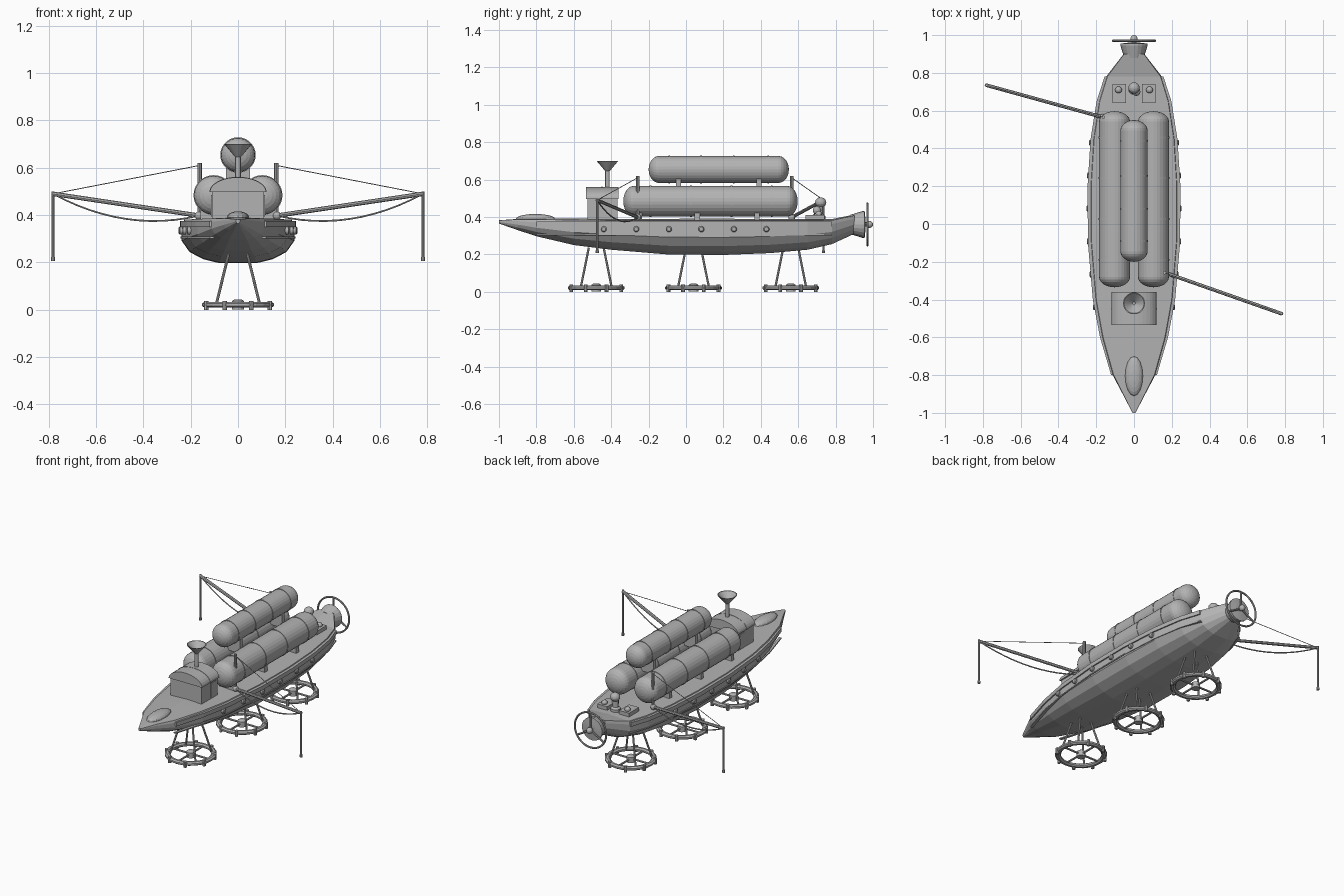
import bpy, bmesh, math
from mathutils import Vector

old = bpy.data.objects.get("Cube")
if old:
    bpy.data.objects.remove(old, do_unlink=True)

grey = bpy.data.materials.new("plain_grey")
grey.use_nodes = True
GREY = (0.45, 0.45, 0.45, 1)
grey.diffuse_color = GREY
grey.node_tree.nodes["Principled BSDF"].inputs["Base Color"].default_value = GREY


def finish(name, bm):
    bmesh.ops.recalc_face_normals(bm, faces=bm.faces)
    me = bpy.data.meshes.new(name)
    bm.to_mesh(me)
    bm.free()
    me.materials.append(grey)
    ob = bpy.data.objects.new(name, me)
    bpy.context.collection.objects.link(ob)
    return ob


def loft(name, rings, closed=False):
    """Skin equal-length rings of points; cap the ends unless closed."""
    bm = bmesh.new()
    vs = [[bm.verts.new(p) for p in ring] for ring in rings]
    n = len(vs[0])
    pairs = list(zip(vs, vs[1:])) + ([(vs[-1], vs[0])] if closed else [])
    for a, b in pairs:
        for i in range(n):
            j = (i + 1) % n
            bm.faces.new((a[i], a[j], b[j], b[i]))
    if not closed:
        bm.faces.new(vs[0])
        bm.faces.new(vs[-1])
    return finish(name, bm)


def lathe(name, profile, origin, axis=(0, 0, 1), sides=12):
    """Turn (radius, distance) points about an axis."""
    q = Vector(axis).to_track_quat('Z', 'Y')
    o = Vector(origin)
    rings = []
    for r, h in profile:
        r = max(r, 0.0005)
        rings.append([o + q @ Vector((r * math.cos(a), r * math.sin(a), h))
                      for a in (2 * math.pi * i / sides for i in range(sides))])
    return loft(name, rings)


def rod(name, a, b, r, sides=8):
    d = Vector(b) - Vector(a)
    return lathe(name, [(r, 0), (r, d.length)], a, d, sides)


def box(name, centre, size):
    bm = bmesh.new()
    bmesh.ops.create_cube(bm, size=1)
    bmesh.ops.scale(bm, vec=size, verts=bm.verts)
    bmesh.ops.translate(bm, vec=centre, verts=bm.verts)
    return finish(name, bm)


def ball(name, centre, radii):
    bm = bmesh.new()
    bmesh.ops.create_uvsphere(bm, u_segments=16, v_segments=10, radius=1)
    bmesh.ops.scale(bm, vec=radii, verts=bm.verts)
    bmesh.ops.translate(bm, vec=centre, verts=bm.verts)
    return finish(name, bm)


def torus(name, centre, major, section, axis=(0, 0, 1), steps=32):
    """Ring with a (radial, axial) cross-section."""
    q = Vector(axis).to_track_quat('Z', 'Y')
    rings = []
    for i in range(steps):
        a = 2 * math.pi * i / steps
        rings.append([Vector(centre) + q @ Vector(((major + r) * math.cos(a), (major + r) * math.sin(a), h))
                      for r, h in section])
    return loft(name, rings, closed=True)


def octagon(rx, rz):
    return [(rx * math.cos(math.pi * (i + .5) / 4), rz * math.sin(math.pi * (i + .5) / 4)) for i in range(8)]


# Hull: stations of y, half width, deck height, keel height
STATIONS = [(-1, .008, .382, .365), (-.9, .06, .388, .33), (-.8, .113, .388, .297), (-.6, .172, .387, .25),
            (-.4, .21, .385, .225), (-.1, .236, .385, .2), (.2, .238, .385, .197), (.45, .222, .385, .207),
            (.65, .19, .385, .225), (.78, .148, .385, .255), (.9, .055, .41, .31)]
SECTION = [(0, 1.03), (.95, .98), (1, .82), (1, .5), (.86, .25), (.62, .09), (.33, 0), (0, 0)]


def half_width(y):
    for a, b in zip(STATIONS, STATIONS[1:]):
        if a[0] <= y <= b[0]:
            return a[1] + (b[1] - a[1]) * (y - a[0]) / (b[0] - a[0])
    return 0


rings = []
for y, w, top, low in STATIONS:
    half = [(w * u, y, low + (top - low) * t) for u, t in SECTION]
    rings.append(half + [(-x, yy, z) for x, yy, z in half[-2:0:-1]])
loft("hull", rings)
ball("bow_blister", (0, -.805, .39), (.047, .105, .026))

# Side strakes, belts and portholes
for s in (-1, 1):
    for name, z0, z1, out in (("strake", .35, .376, .008), ("belt", .302, .309, .005)):
        loft(name, [[(s * (w - .012), y, z0), (s * (w + out), y, z0), (s * (w + out), y, z1), (s * (w - .012), y, z1)]
                    for y, w, _, _ in STATIONS[2:-1]])
    for i in range(6):
        y = -.44 + i * .174
        x = half_width(y) - .01
        lathe("porthole", [(.016, 0), (.016, .02), (.011, .024)], (s * x, y, .335), (s, 0, 0), 12)

# Cabin with arched roof, side doors and funnel
box("cabin", (0, -.4475, .445), (.22, .16, .13))


def arch(y, rx, rz):
    return [(rx * math.cos(math.pi * i / 16), y, .497 + rz * math.sin(math.pi * i / 16)) for i in range(17)]


loft("cabin_roof", [arch(-.535, .119, .063), arch(-.36, .119, .063)])
loft("roof_seam", [arch(-.452, .121, .065), arch(-.446, .121, .065)])
for s in (-1, 1):
    box("cabin_door", (s * .111, -.41, .44), (.006, .05, .09))
lathe("funnel", [(.012, 0), (.012, .09), (.058, .145), (.053, .145), (.008, .1)], (0, -.42, .555), sides=20)


# Gas tanks with bands
def tank(name, x, z, r, y0, y1, bands):
    cap = .055
    arc = [(math.sin(math.pi * i / 12), 1 - math.cos(math.pi * i / 12)) for i in range(7)]
    prof = [(r * a, cap * b) for a, b in arc]
    length = y1 - y0
    prof += [(a, length - b) for a, b in reversed(prof)]
    lathe(name, prof, (x, y0, z), (0, 1, 0), 28)
    for y in bands:
        lathe(name + "_band", [(r + .003, 0), (r + .003, .009)], (x, y - .0045, z), (0, 1, 0), 28)


for s in (-1, 1):
    tank("lower_tank", s * .103, .484, .082, -.335, .597, [.458, .243, .027, -.19])
    for y in (-.25, .06, .38):
        box("tank_cradle", (s * .103, y, .395), (.11, .028, .05))
tank("upper_tank", 0, .654, .072, -.2, .55, [.44, .255, .08, -.09])
for y in (-.04, .39):
    box("upper_cradle", (0, y, .56), (.1, .026, .09))

# Aft deck gear
for s in (-1, 1):
    box("deck_hatch", (s * .078, .69, .398), (.07, .1, .024))
    ball("hatch_knob", (s * .082, .71, .416), (.018, .018, .016))
lathe("pump_body", [(.03, 0), (.03, .02), (.018, .03), (.018, .08)], (0, .715, .385))
ball("pump_head", (0, .72, .478), (.03, .03, .027))
ball("pump_valve", (.012, .7, .435), (.022, .022, .022))

# Stern cone and ring propeller
lathe("stern_cone", [(.052, 0), (.072, .065), (.072, .075), (.03, .08)], (0, .88, .36), (0, 1, 0), 20)
rod("propeller_shaft", (0, .94, .36), (0, .975, .36), .012)
ball("propeller_hub", (0, .98, .36), (.019, .02, .019))
torus("propeller_ring", (0, .97, .36), .112, octagon(.006, .006), (0, 1, 0))
for k in range(3):
    a = math.pi / 2 + k * 2 * math.pi / 3
    rod("propeller_spoke", (0, .97, .36), (.112 * math.cos(a), .97, .36 + .112 * math.sin(a)), .006)

# Side booms with masts, stay wires, slack cables and hanging poles
for s, root_y, tip_y in ((-1, .565, .735), (1, -.258, -.475)):
    root, tip = Vector((s * .165, root_y, .398)), Vector((s * .782, tip_y, .49))
    top = Vector((s * .162, root_y, .62))
    rod("boom", root, tip, .0095)
    ball("boom_joint", root, (.018, .018, .018))
    rod("mast", (s * .162, root_y, .37), top, .009)
    rod("stay_wire", top - Vector((0, 0, .01)), tip, .002, 5)
    rod("hanging_pole", tip + Vector((0, 0, .01)), (tip.x, tip.y, .212), .006)
    rod("pole_foot", (tip.x, tip.y, .207), (tip.x, tip.y, .222), .009)
    pts = []
    for i in range(13):
        t = i / 12
        p = root.lerp(tip, t)
        p.z -= .06 * 4 * t * (1 - t)
        pts.append(p)
    cable = [[p + Vector((0, u, v)) for u, v in octagon(.004, .004)] for p in pts]
    loft("slack_cable", cable)

# Three landing rings on splayed legs
for y in (-.48, .04, .56):
    c = Vector((0, y, .021))
    torus("landing_ring", c, .136, octagon(.017, .013), steps=24)
    lathe("ring_hub", [(.026, 0), (.026, .035), (.015, .042)], (0, y, .002))
    for k in range(4):
        a = k * math.pi / 2
        d = Vector((math.cos(a), math.sin(a), 0))
        rod("ring_spoke", c, c + d * .13, .006)
    for k in range(8):
        a = (k + .5) * math.pi / 4
        p = c + Vector((math.cos(a), math.sin(a), 0)) * .145
        rod("ring_lug", (p.x, p.y, 0), (p.x, p.y, .038), .01)
    for sx in (-1, 1):
        for sy in (-1, 1):
            rod("landing_leg", (sx * .04, y + sy * .04, .235), (sx * .092, y + sy * .083, .022), .006)
